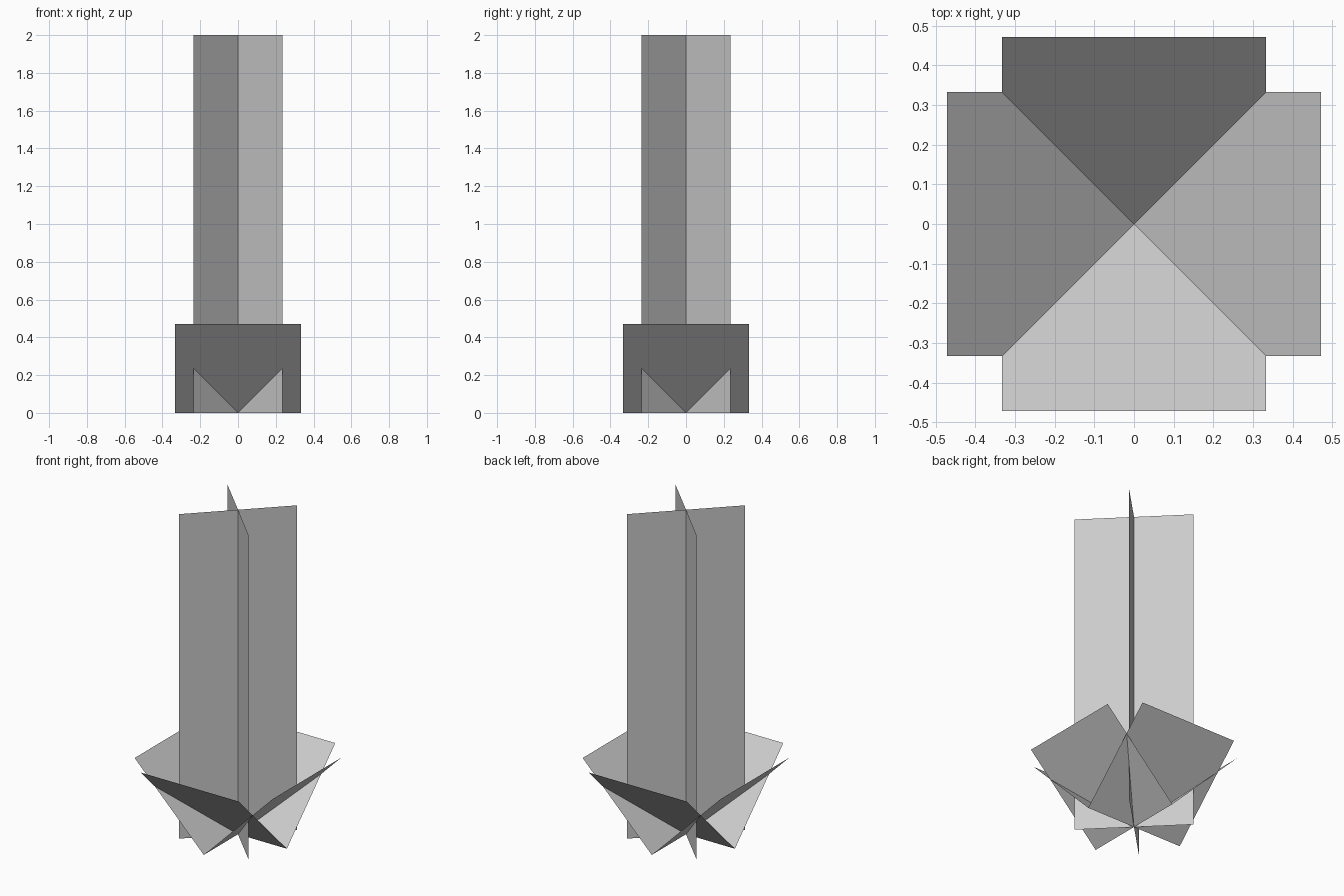
import bpy
from math import pi, sin, cos
from mathutils import Matrix, Vector

if "Cube" in bpy.data.objects:
    bpy.data.objects.remove(bpy.data.objects["Cube"])

W = 2 / 3      # width of every card
HEIGHT = 2.0   # height of the upright cards


def card(name, base, edge, angle):
    """Flat quad on a base line along x, swept by `edge`, turned about z."""
    x0, x1 = base
    e = Vector(edge)
    pts = [Vector((x0, 0, 0)), Vector((x1, 0, 0))]
    pts += [pts[1] + e, pts[0] + e]
    turn = Matrix.Rotation(angle, 3, 'Z')
    mesh = bpy.data.meshes.new(name)
    mesh.from_pydata([turn @ p for p in pts], [], [(0, 1, 2, 3)])
    obj = bpy.data.objects.new(name, mesh)
    bpy.context.collection.objects.link(obj)
    return obj


# Two tall upright cards crossing on the diagonals
for i in range(2):
    card(f"stalk_card_{i + 1}", (-W / 2, W / 2), (0, 0, HEIGHT), pi / 4 + i * pi / 2)

# Four square leaves fanning outwards at 45 degrees from the foot
for i in range(4):
    card(f"leaf_{i + 1}", (-W / 2, W / 2), (0, W * cos(pi / 4), W * sin(pi / 4)), i * pi / 2)
